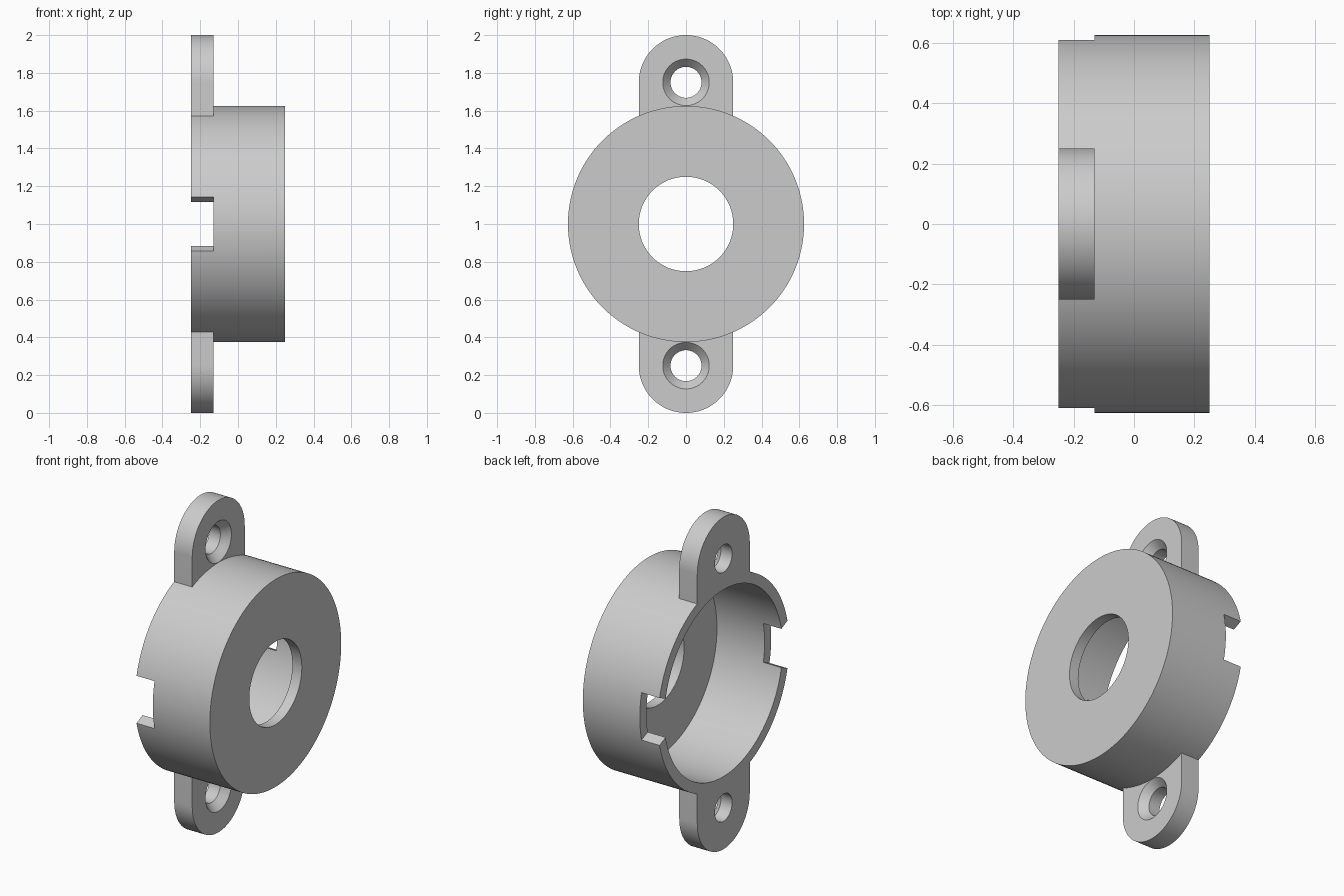
import bpy, bmesh, math
from mathutils import Matrix, Vector

if "Cube" in bpy.data.objects:
    bpy.data.objects.remove(bpy.data.objects["Cube"])

BACK, STEP, FRONT = -0.25, -0.13, 0.25   # open rim, flange face, closed face
WALL = 0.0625
RADIUS, HOLE = 0.625, 0.25
LUG_Z = 0.75                              # lug centre distance from the axis
AXIS = Vector((1, 0, 0))

grey = bpy.data.materials.new("light grey")
grey.use_nodes = True
colour = (0.6, 0.6, 0.6, 1)
grey.diffuse_color = colour
grey.node_tree.nodes["Principled BSDF"].inputs["Base Color"].default_value = colour


def finish(name, bm):
    bmesh.ops.recalc_face_normals(bm, faces=bm.faces)
    mesh = bpy.data.meshes.new(name)
    bm.to_mesh(mesh)
    bm.free()
    mesh.materials.append(grey)
    obj = bpy.data.objects.new(name, mesh)
    bpy.context.collection.objects.link(obj)
    return obj


def lathe(name, profile, z=1.0, steps=128):
    """Solid of revolution about x from (x, radius) points, capped at both ends."""
    bm = bmesh.new()
    rings = []
    for x, r in profile:
        angles = [2 * math.pi * i / steps for i in range(steps)]
        rings.append([bm.verts.new((x, r * math.sin(a), z + r * math.cos(a))) for a in angles])
    for a, b in zip(rings, rings[1:]):
        for i in range(steps):
            j = (i + 1) % steps
            bm.faces.new((a[i], a[j], b[j], b[i]))
    bm.faces.new(rings[0])
    bm.faces.new(rings[-1])
    return finish(name, bm)


def prism(name, outline, x0, x1):
    """Extrude a (y, z) outline along x."""
    bm = bmesh.new()
    face = bm.faces.new([bm.verts.new((x0, y, z)) for y, z in outline])
    moved = bmesh.ops.extrude_face_region(bm, geom=[face])["geom"]
    verts = [v for v in moved if isinstance(v, bmesh.types.BMVert)]
    bmesh.ops.translate(bm, verts=verts, vec=AXIS * (x1 - x0))
    return finish(name, bm)


def combine(target, tool, operation):
    mod = target.modifiers.new(tool.name, "BOOLEAN")
    mod.operation, mod.solver, mod.object = operation, "EXACT", tool
    bpy.context.view_layer.objects.active = target
    bpy.ops.object.modifier_apply(modifier=mod.name)
    bpy.data.objects.remove(tool)


# Round body with a mounting lug above and below
housing = lathe("housing", [(BACK, RADIUS), (FRONT, RADIUS)])
for side in (1, -1):
    arc = [math.pi * i / 48 for i in range(49)]
    outline = [(0.25 * math.cos(a), 1 + side * (LUG_Z + 0.25 * math.sin(a))) for a in arc]
    outline += [(-0.25, 1 + side * 0.4), (0.25, 1 + side * 0.4)]
    combine(housing, prism("lug", outline, BACK, STEP), "UNION")

# Cup interior and central opening
combine(housing, lathe("bore", [(BACK - 0.1, RADIUS - WALL), (FRONT - WALL, RADIUS - WALL)]), "DIFFERENCE")
combine(housing, lathe("opening", [(0, HOLE), (FRONT + 0.1, HOLE)]), "DIFFERENCE")

# Countersunk screw holes and flared rim notches
for side in (1, -1):
    drill = [(BACK - 0.1, 0.082), (STEP - 0.045, 0.082), (STEP + 0.001, 0.124)]
    combine(housing, lathe("screw_hole", drill, 1 + side * LUG_Z, 64), "DIFFERENCE")
    notch = [(side * y, 1 + h) for y, h in ((0.5, 0.094), (0.7, 0.184), (0.7, -0.184), (0.5, -0.094))]
    combine(housing, prism("notch", notch, BACK - 0.1, STEP), "DIFFERENCE")

# Smooth curved walls, keep the machined edges crisp
bpy.ops.object.select_all(action="DESELECT")
housing.select_set(True)
bpy.context.view_layer.objects.active = housing
bpy.ops.object.shade_smooth_by_angle(angle=math.radians(30))
